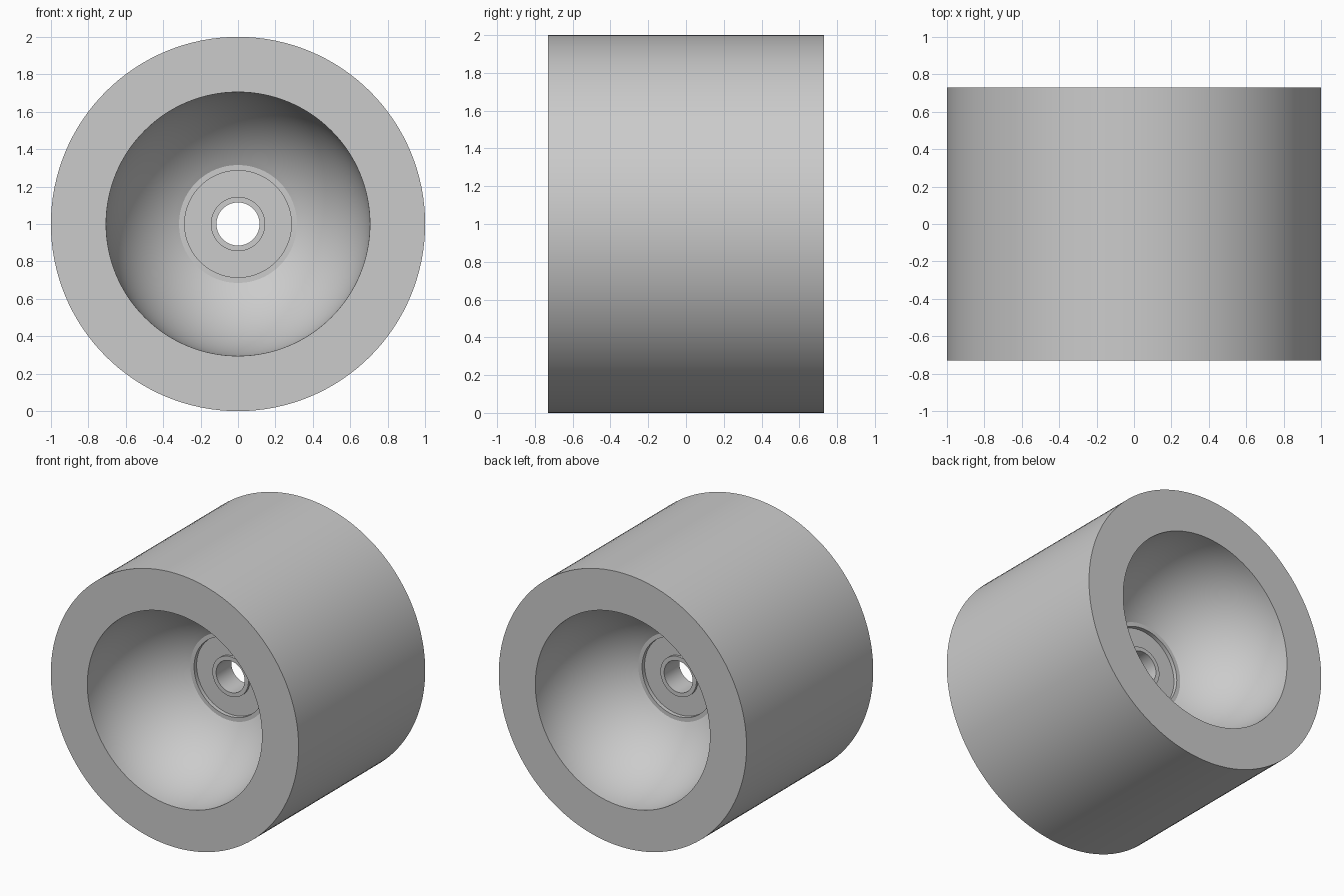
import bpy
import bmesh
from math import asin, cos, pi, radians, sin

cube = bpy.data.objects.get("Cube")
if cube:
    bpy.data.objects.remove(cube, do_unlink=True)

SEGMENTS = 128
HALF_WIDTH = 0.73
BOWL_RADIUS = 0.705
BORE_RADIUS = 0.285
SHOULDER_RADIUS = 0.315
HUB_RADIUS = 0.145
HOLE_RADIUS = 0.115

grey = bpy.data.materials.new("plain grey")
grey.use_nodes = True
grey.diffuse_color = (0.6, 0.6, 0.6, 1)
grey.node_tree.nodes["Principled BSDF"].inputs["Base Color"].default_value = grey.diffuse_color


def lathe(name, half_profile):
    """Mirror a (radius, depth) half profile front to back and turn it about the y axis."""
    profile = half_profile + [(r, -y) for r, y in reversed(half_profile)]
    bm = bmesh.new()
    rings = []
    for i in range(SEGMENTS):
        a = 2 * pi * i / SEGMENTS
        rings.append([bm.verts.new((r * cos(a), y, 1 + r * sin(a))) for r, y in profile])
    for i, ring in enumerate(rings):
        following = rings[(i + 1) % SEGMENTS]
        for j in range(len(profile)):
            k = (j + 1) % len(profile)
            bm.faces.new((ring[j], ring[k], following[k], following[j]))
    bmesh.ops.recalc_face_normals(bm, faces=bm.faces)
    mesh = bpy.data.meshes.new(name)
    bm.to_mesh(mesh)
    bm.free()
    mesh.materials.append(grey)
    obj = bpy.data.objects.new(name, mesh)
    bpy.context.collection.objects.link(obj)
    bpy.ops.object.select_all(action="DESELECT")
    obj.select_set(True)
    bpy.context.view_layer.objects.active = obj
    bpy.ops.object.shade_smooth_by_angle(angle=radians(20))
    return obj


# Roller body: round bowl in each end, with a flat shoulder around the bore
start = asin(SHOULDER_RADIUS / BOWL_RADIUS)
steps = 24
bowl = []
for s in range(steps + 1):
    a = start + (pi / 2 - start) * s / steps
    bowl.append((BOWL_RADIUS * sin(a), HALF_WIDTH - BOWL_RADIUS * cos(a)))
lathe("roller_body", [(BORE_RADIUS, bowl[0][1])] + bowl + [(1, HALF_WIDTH)])

# Bearing disc, set slightly below the shoulder
lathe("bearing", [(HUB_RADIUS, 0.07), (BORE_RADIUS, 0.07)])

# Spacer sleeve around the axle hole, standing slightly proud of the bearing
lathe("axle_sleeve", [(HOLE_RADIUS, 0.088), (HUB_RADIUS, 0.088)])
